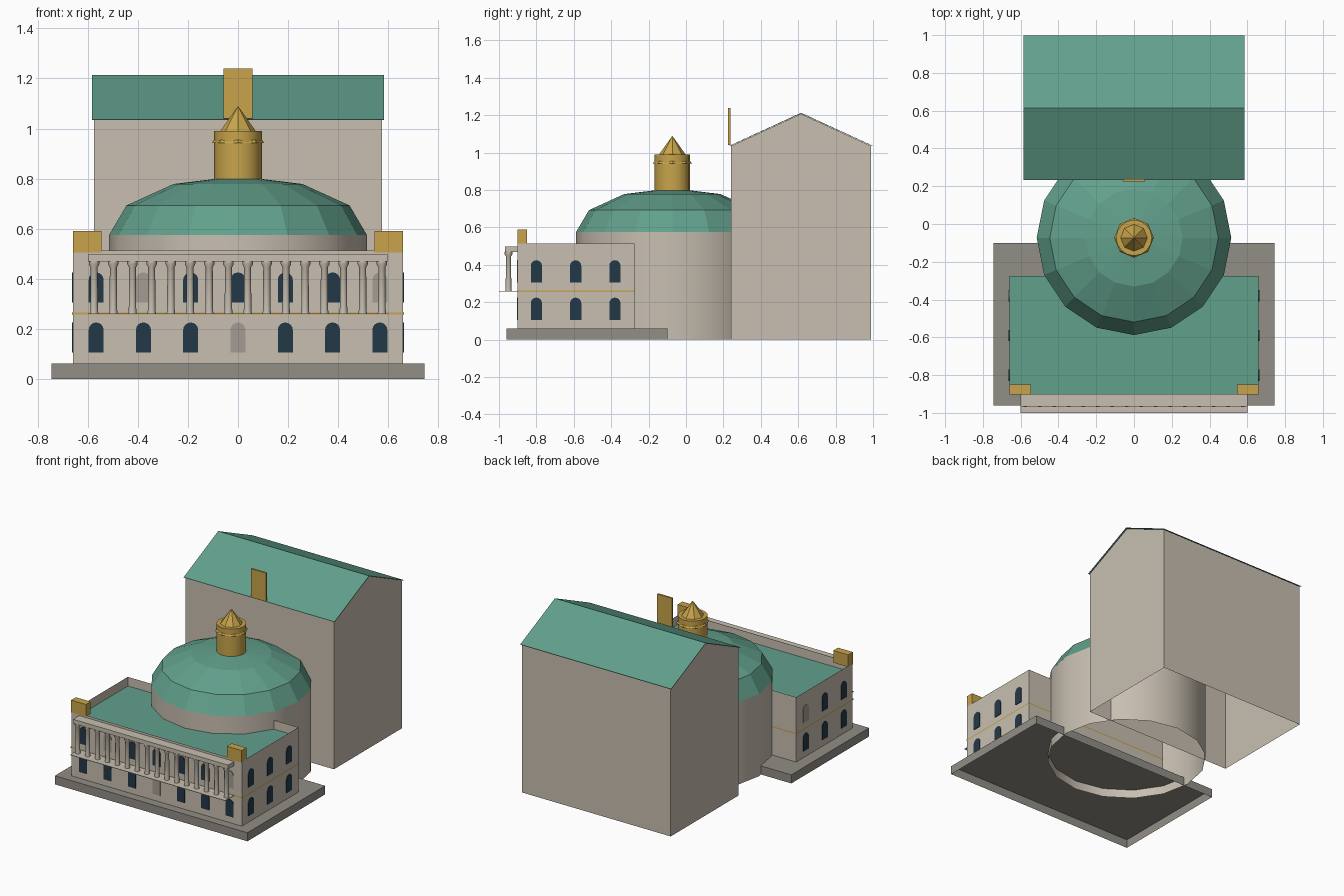
import bpy
import bmesh
from math import pi, sin, cos, radians

if "Cube" in bpy.data.objects:
    bpy.data.objects.remove(bpy.data.objects["Cube"], do_unlink=True)


def material(name, rgb):
    """Flat material from 0-255 display values."""
    lin = [((c / 255 + 0.055) / 1.055) ** 2.4 for c in rgb]
    mat = bpy.data.materials.new(name)
    mat.use_nodes = True
    mat.diffuse_color = (*lin, 1)
    mat.node_tree.nodes["Principled BSDF"].inputs["Base Color"].default_value = (*lin, 1)
    return mat


stone = material("pale stone", (200, 191, 177))
plinth = material("grey plinth", (146, 142, 134))
copper = material("green copper", (98, 160, 140))
gold = material("gold", (200, 164, 75))
glass = material("dark glass", (36, 56, 72))
blind = material("grey glass", (163, 156, 146))


def build(name, bm, mat):
    bmesh.ops.recalc_face_normals(bm, faces=bm.faces)
    mesh = bpy.data.meshes.new(name)
    bm.to_mesh(mesh)
    bm.free()
    mesh.materials.append(mat)
    obj = bpy.data.objects.new(name, mesh)
    bpy.context.collection.objects.link(obj)
    return obj


def box(name, mat, xs, ys, zs, skip=()):
    """Box from ranges; skip may hold 'top' or 'bottom' to leave it open."""
    bm = bmesh.new()
    bmesh.ops.create_cube(bm, size=1)
    for v in bm.verts:
        v.co = [r[0] if c < 0 else r[1] for c, r in zip(v.co, (xs, ys, zs))]
    bm.normal_update()
    gone = [f for f in bm.faces if ("top" in skip and f.normal.z > 0.9)
            or ("bottom" in skip and f.normal.z < -0.9)]
    bmesh.ops.delete(bm, geom=gone, context="FACES")
    return build(name, bm, mat)


def lathe(name, mat, profile, centre, segments, smooth=False):
    """Turn (radius, height) points round a vertical axis."""
    bm = bmesh.new()
    verts = [bm.verts.new((r, 0, z)) for r, z in profile]
    edges = [bm.edges.new(pair) for pair in zip(verts, verts[1:])]
    bmesh.ops.spin(bm, geom=verts + edges, cent=(0, 0, 0), axis=(0, 0, 1),
                   angle=2 * pi, steps=segments)
    bmesh.ops.remove_doubles(bm, verts=bm.verts, dist=0.0001)
    obj = build(name, bm, mat)
    obj.location = (*centre, 0)
    if smooth:
        bpy.ops.object.select_all(action="DESELECT")
        obj.select_set(True)
        bpy.context.view_layer.objects.active = obj
        bpy.ops.object.shade_smooth_by_angle(angle=radians(35))
    return obj


def extrude_x(name, mat, outline, half):
    """Prism along x from a (y, z) outline."""
    bm = bmesh.new()
    face = bm.faces.new([bm.verts.new((-half, y, z)) for y, z in outline])
    new = bmesh.ops.extrude_face_region(bm, geom=[face])["geom"]
    bmesh.ops.translate(bm, vec=(2 * half, 0, 0),
                        verts=[v for v in new if isinstance(v, bmesh.types.BMVert)])
    return build(name, bm, mat)


def window(name, mat, place, turn, half=0.03, height=0.12):
    """Arched plate standing just proud of a wall."""
    spring = height - half
    arch = [(half * cos(a * pi / 8), spring + half * sin(a * pi / 8)) for a in range(9)]
    bm = bmesh.new()
    face = bm.faces.new([bm.verts.new((x, 0.002, z))
                         for x, z in [(-half, 0), (half, 0)] + arch])
    new = bmesh.ops.extrude_face_region(bm, geom=[face])["geom"]
    bmesh.ops.translate(bm, vec=(0, -0.006, 0),
                        verts=[v for v in new if isinstance(v, bmesh.types.BMVert)])
    obj = build(name, bm, mat)
    obj.location = place
    obj.rotation_euler.z = turn


# Plinth and front block with a sunken roof behind a thin parapet
box("plinth", plinth, (-0.745, 0.745), (-0.96, -0.10), (0, 0.06), ("bottom",))
box("front_block", stone, (-0.66, 0.66), (-0.90, -0.275), (0.06, 0.513), ("top", "bottom"))
box("front_roof", copper, (-0.659, 0.659), (-0.899, -0.276), (0.445, 0.45))
box("gold_belt", gold, (-0.663, 0.663), (-0.903, -0.272), (0.256, 0.264), ("top", "bottom"))

# Windows, two storeys on the front and both sides
for row, z in (("lower", 0.105), ("upper", 0.305)):
    for i in range(-3, 4):
        pale = (row, i) in {("lower", 0), ("upper", -2), ("upper", 3)}
        window(f"{row}_front_window", blind if pale else glass, (i * 0.189, -0.90, z), 0)
    for side in (-1, 1):
        for y in (-0.80, -0.59, -0.38):
            pale = row == "upper" and side < 0 and y > -0.5
            window(f"{row}_side_window", blind if pale else glass,
                   (side * 0.66, y, z), side * pi / 2)

# Balcony with colonnade and entablature
box("balcony_floor", stone, (-0.60, 0.60), (-1.0, -0.90), (0.2585, 0.2615))
box("entablature", stone, (-0.60, 0.60), (-0.967, -0.90), (0.468, 0.497))
for i in range(16):
    lathe("column", stone,
          [(0.017, 0.26), (0.015, 0.28), (0.014, 0.445), (0.021, 0.458), (0.021, 0.468)],
          (-0.575 + i * 1.15 / 15, -0.949), 12, True)

# Gold corner blocks
for x in (-0.66, 0.545):
    box("corner_block", gold, (x, x + 0.115), (-0.902, -0.85), (0.505, 0.59))

# Drum, faceted dome and lantern
centre = (0, -0.073)
lathe("drum", stone, [(0.515, 0), (0.515, 0.575)], centre, 16, True)
lathe("dome", copper, [(0.515 * cos(a * pi / 6), 0.575 + 0.235 * sin(a * pi / 6))
                       for a in range(4)], centre, 16)
lathe("lantern", gold, [(0.095, 0.79), (0.095, 0.99), (0, 0.99)], centre, 16, True)
lathe("lantern_spire", gold, [(0, 0.942), (0.105, 0.942), (0, 1.09)], centre, 8)

# Rear hall with gabled ends and a thin copper roof
hall = extrude_x("rear_hall", stone, [(0.24, 0), (0.99, 0), (0.99, 1.035),
                                      (0.615, 1.207), (0.24, 1.035)], 0.575)
bm = bmesh.new()
bm.from_mesh(hall.data)
bm.normal_update()
bmesh.ops.delete(bm, geom=[f for f in bm.faces if f.normal.z < -0.9], context="FACES")
bm.to_mesh(hall.data)
bm.free()
extrude_x("hall_roof", copper, [(0.233, 1.034), (0.615, 1.209), (0.998, 1.034),
                                (0.998, 1.037), (0.615, 1.213), (0.233, 1.037)], 0.584)
box("gold_panel", gold, (-0.058, 0.058), (0.225, 0.238), (1.04, 1.24))
